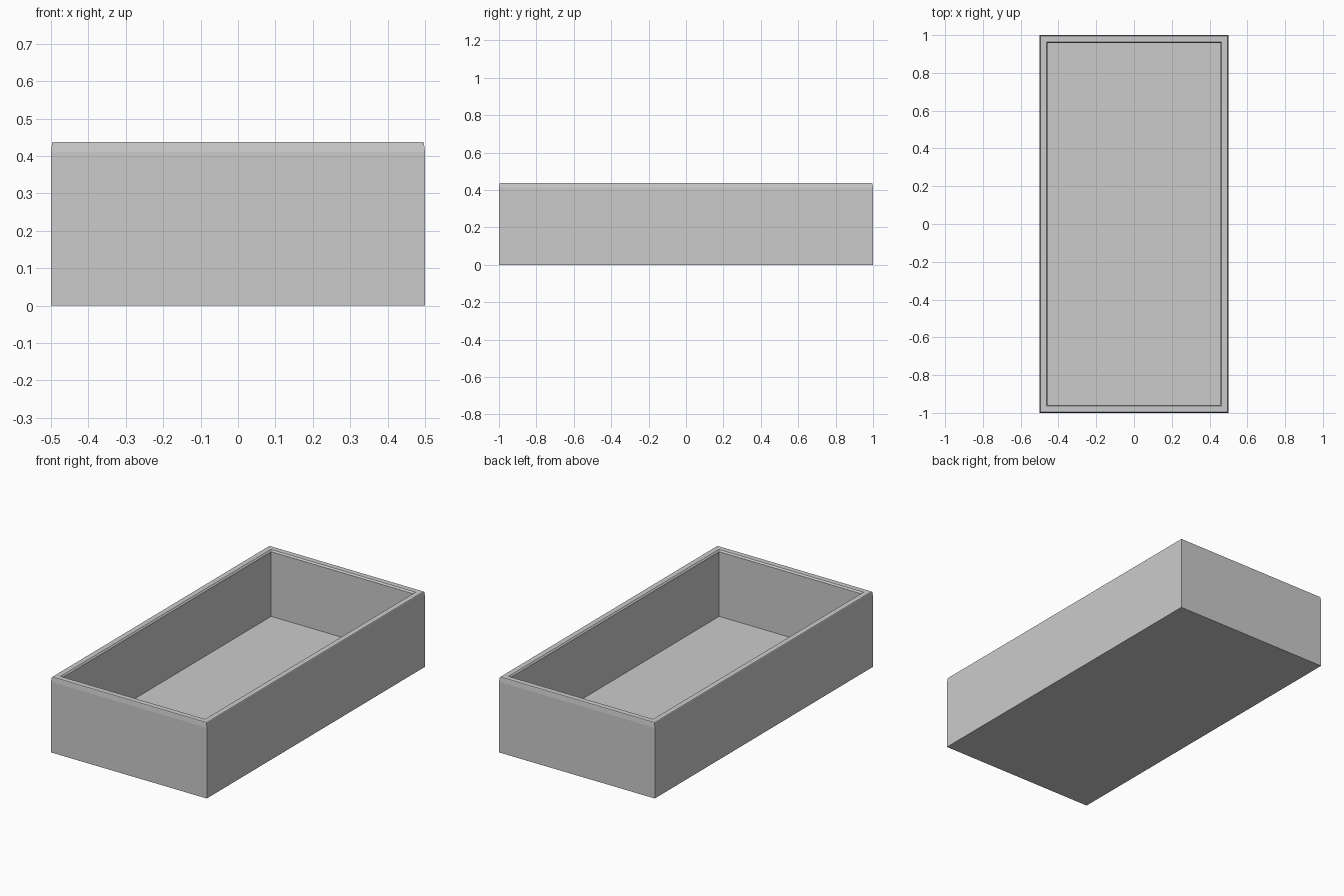
import bpy, bmesh

if "Cube" in bpy.data.objects:
    bpy.data.objects.remove(bpy.data.objects["Cube"])

# Wall profile: (inset from outer side, height), outside bottom to inside floor
PROFILE = [
    (0.0, 0.0),       # base edge
    (0.0, 0.41),      # outer wall
    (0.003, 0.434),   # slight lean near the rim
    (0.005, 0.437),   # outer rim edge
    (0.036, 0.437),   # inner rim edge
    (0.043, 0.428),   # inner rim chamfer
    (0.043, 0.053),   # tray floor
]


def rect_loop(bm, inset, z):
    x, y = 0.5 - inset, 1.0 - inset
    return [bm.verts.new((sx * x, sy * y, z))
            for sx, sy in ((-1, -1), (1, -1), (1, 1), (-1, 1))]


# Open tray: stacked rectangular loops joined by flat faces
bm = bmesh.new()
loops = [rect_loop(bm, i, z) for i, z in PROFILE]
for a, b in zip(loops, loops[1:]):
    for k in range(4):
        n = (k + 1) % 4
        bm.faces.new((a[k], a[n], b[n], b[k]))
bm.faces.new(loops[0][::-1])   # underside
bm.faces.new(loops[-1])        # inside floor
bmesh.ops.recalc_face_normals(bm, faces=bm.faces[:])

mesh = bpy.data.meshes.new("open_tray")
bm.to_mesh(mesh)
bm.free()
bpy.context.collection.objects.link(bpy.data.objects.new("open_tray", mesh))
